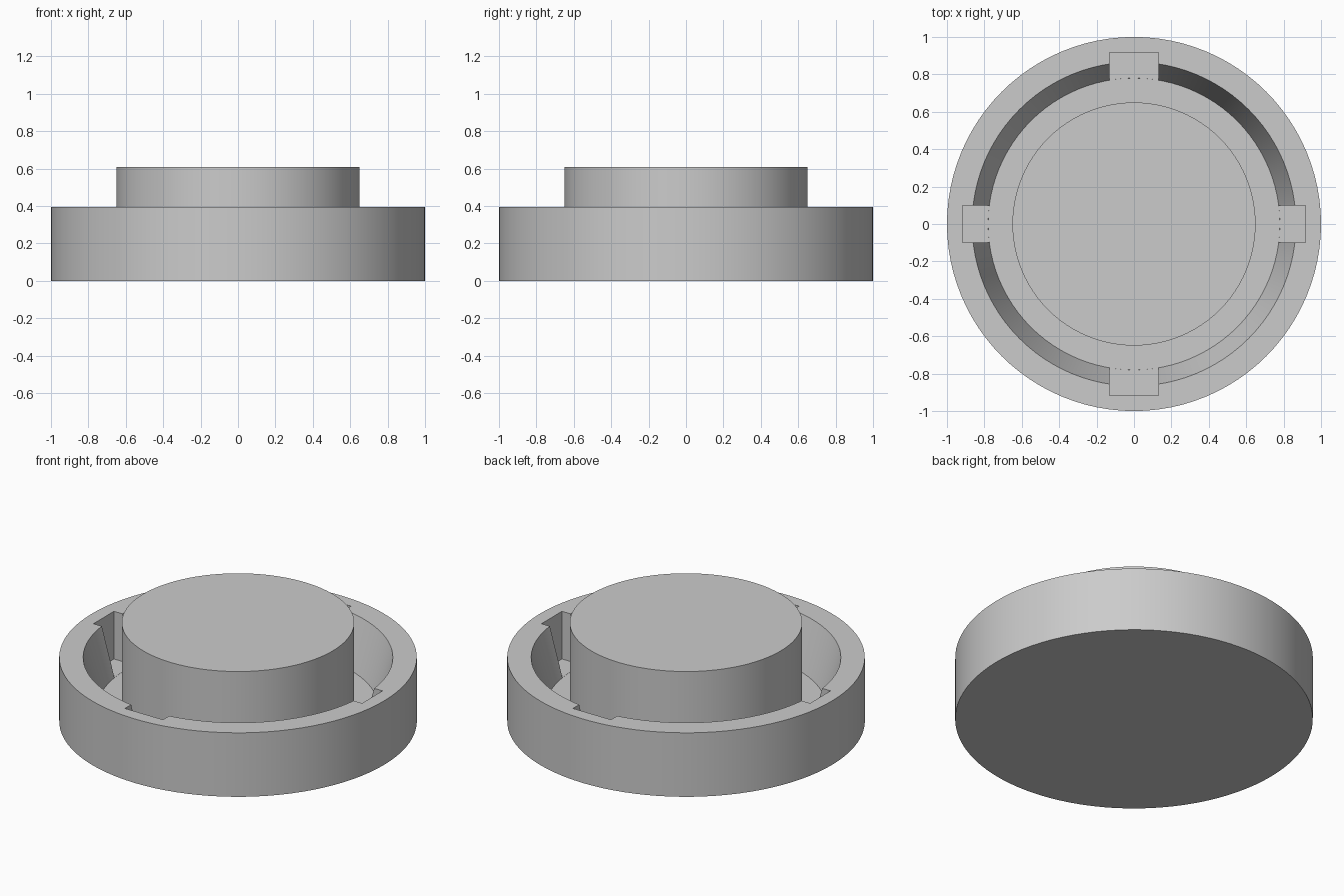
import bpy, bmesh, math
from mathutils import Matrix, Vector

cube = bpy.data.objects.get("Cube")
if cube:
    bpy.data.objects.remove(cube, do_unlink=True)

SEGMENTS = 96
FLOOR = 0.1

grey = bpy.data.materials.new("plain grey")
grey.use_nodes = True
colour = (0.6, 0.6, 0.6, 1)
grey.diffuse_color = colour
grey.node_tree.nodes["Principled BSDF"].inputs["Base Color"].default_value = colour


def add_object(name, bm):
    mesh = bpy.data.meshes.new(name)
    bm.to_mesh(mesh)
    bm.free()
    mesh.materials.append(grey)
    obj = bpy.data.objects.new(name, mesh)
    bpy.context.collection.objects.link(obj)
    return obj


def lathe(name, profile):
    """Spin a closed radius/height profile around the z axis."""
    bm = bmesh.new()
    verts = [bm.verts.new((r, 0, z)) for r, z in profile]
    edges = [bm.edges.new(pair) for pair in zip(verts, verts[1:])]
    bmesh.ops.spin(bm, geom=verts + edges, cent=(0, 0, 0), axis=(0, 0, 1),
                   angle=math.tau, steps=SEGMENTS, use_duplicate=False)
    bmesh.ops.remove_doubles(bm, verts=bm.verts, dist=0.0001)
    bmesh.ops.recalc_face_normals(bm, faces=bm.faces)
    return add_object(name, bm)


def select_only(obj):
    bpy.ops.object.select_all(action="DESELECT")
    obj.select_set(True)
    bpy.context.view_layer.objects.active = obj


# Dish with a sloping inner wall
dish = lathe("dish", [(0, 0), (1, 0), (1, 0.395), (0.866, 0.395),
                      (0.78, FLOOR), (0, FLOOR)])

# Four notches cut through the inner wall
inner, outer, top = 0.7, 0.917, 0.6
bottom = FLOOR + 0.001
for i in range(4):
    width = 0.26 if i % 2 else 0.2
    bm = bmesh.new()
    size = Vector((outer - inner, width, top - bottom))
    centre = Vector(((outer + inner) / 2, 0, (top + bottom) / 2))
    bmesh.ops.create_cube(bm, size=1, matrix=Matrix.Rotation(i * math.pi / 2, 4, "Z")
                          @ Matrix.Translation(centre) @ Matrix.Diagonal(size).to_4x4())
    cutter = add_object("notch_cutter", bm)
    cutter.hide_render = True
    cut = dish.modifiers.new("notch", "BOOLEAN")
    cut.operation = "DIFFERENCE"
    cut.solver = "EXACT"
    cut.object = cutter
    select_only(dish)
    bpy.ops.object.modifier_apply(modifier=cut.name)
    bpy.data.objects.remove(cutter, do_unlink=True)

# Raised round hub standing on the dish floor
hub = lathe("hub", [(0, FLOOR), (0.65, FLOOR), (0.65, 0.61), (0, 0.61)])

for obj in (dish, hub):
    select_only(obj)
    bpy.ops.object.shade_smooth_by_angle(angle=math.radians(30))
